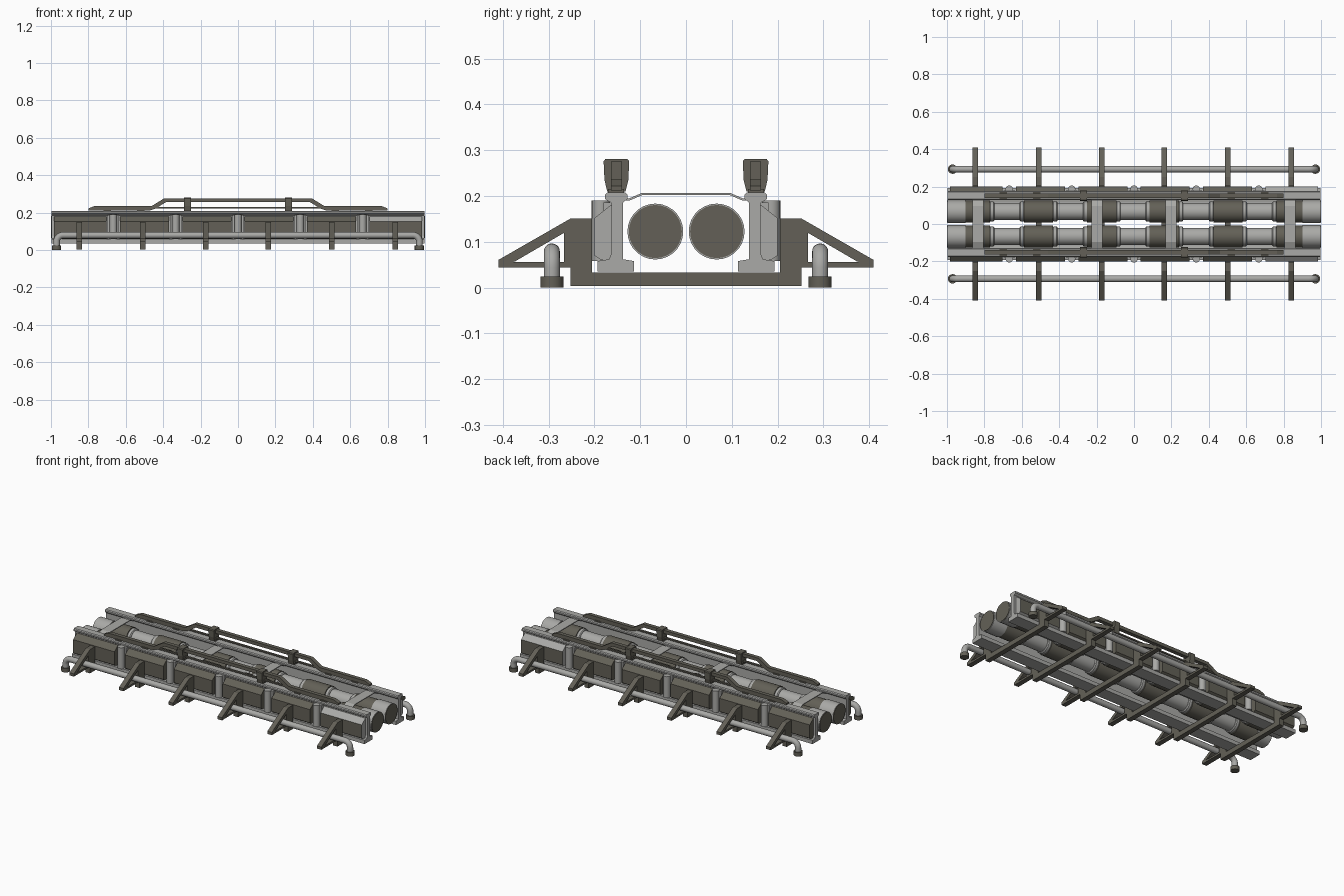
import bpy, bmesh, math
from mathutils import Vector

if "Cube" in bpy.data.objects:
    bpy.data.objects.remove(bpy.data.objects["Cube"])


def mat(name, c):
    m = bpy.data.materials.new(name)
    m.diffuse_color = (*c, 1)
    m.use_nodes = True
    m.node_tree.nodes["Principled BSDF"].inputs["Base Color"].default_value = m.diffuse_color
    return m


LIGHT = mat("light_grey_metal", (0.40, 0.40, 0.385))
DARK = mat("dark_olive_metal", (0.125, 0.118, 0.095))


def finish(name, bm, mats, smooth=False):
    bmesh.ops.recalc_face_normals(bm, faces=bm.faces)
    me = bpy.data.meshes.new(name)
    bm.to_mesh(me)
    bm.free()
    ob = bpy.data.objects.new(name, me)
    bpy.context.collection.objects.link(ob)
    for m in mats:
        me.materials.append(m)
    if smooth:
        bpy.context.view_layer.objects.active = ob
        ob.select_set(True)
        bpy.ops.object.shade_smooth_by_angle(angle=math.radians(35))
        ob.select_set(False)
    return ob


def extrude(name, pts, axis, a, b, m):
    """Extrude a (y,z) outline along x, or an (x,z) outline along y."""
    bm = bmesh.new()
    put = (lambda p, t: (t, p[0], p[1])) if axis == 'x' else (lambda p, t: (p[0], t, p[1]))
    f = bm.faces.new([bm.verts.new(put(p, a)) for p in pts])
    r = bmesh.ops.extrude_face_region(bm, geom=[f])
    d = Vector(put((0, 0), b - a))
    bmesh.ops.translate(bm, vec=d, verts=[v for v in r['geom'] if isinstance(v, bmesh.types.BMVert)])
    return finish(name, bm, [m])


def box(name, x0, x1, y0, y1, z0, z1, m):
    return extrude(name, [(y0, z0), (y1, z0), (y1, z1), (y0, z1)], 'x', x0, x1, m)


def sweep(name, path, radii, m, n=20):
    """Round tube along a path in the xz plane, capped."""
    bm = bmesh.new()
    rings = []
    for i, p in enumerate(path):
        p = Vector(p)
        t = Vector(path[min(i + 1, len(path) - 1)]) - Vector(path[max(i - 1, 0)])
        t.normalize()
        u = Vector((0, 1, 0))
        w = t.cross(u)
        rings.append([bm.verts.new(p + radii[i] * (math.cos(k * math.tau / n) * u + math.sin(k * math.tau / n) * w))
                      for k in range(n)])
    for r0, r1 in zip(rings, rings[1:]):
        for k in range(n):
            bm.faces.new((r0[k], r0[(k + 1) % n], r1[(k + 1) % n], r1[k]))
    bm.faces.new(rings[0])
    bm.faces.new(rings[-1])
    return finish(name, bm, [m], True)


def tube(name, x0, x1, y, z, r, m, n=28):
    return sweep(name, [(x0, y, z), (x1, y, z)], [r, r], m, n)


def post(name, x, y, z0, z1, r, m, n=20):
    return sweep(name, [(x, y, z0), (x, y, z1)], [r, r], m, n)


BRACKETS = [-0.848, -0.51, -0.172, 0.162, 0.502, 0.84]
POSTS = [-2 / 3, -1 / 3, 0, 1 / 3, 2 / 3]

# cross frames: floor bar with an upright and triangular outrigger each side
for x in BRACKETS:
    a, b = x - 0.015, x + 0.015
    box("cross_floor_bar", a, b, -0.252, 0.252, 0.004, 0.033, DARK)
    for s in (-1, 1):
        prof = lambda pts: [(s * y, z) for y, z in pts]
        extrude("frame_upright", prof([(0.205, 0.033), (0.252, 0.033), (0.252, 0.044), (0.267, 0.055),
                                       (0.267, 0.12), (0.252, 0.151), (0.205, 0.151)]), 'x', a, b, DARK)
        extrude("frame_diagonal", prof([(0.252, 0.151), (0.252, 0.128), (0.374, 0.057), (0.409, 0.050),
                                        (0.409, 0.061)]), 'x', a, b, DARK)
        box("frame_lower_arm", a, b, *sorted((s * 0.25, s * 0.409)), 0.044, 0.056, DARK)

for s in (-1, 1):
    prof = lambda pts: [(s * y, z) for y, z in pts]
    # I-beam
    extrude("side_beam", prof([(0.114, 0.035), (0.193, 0.035), (0.193, 0.058), (0.168, 0.062), (0.163, 0.075),
                               (0.163, 0.185), (0.177, 0.194), (0.177, 0.203), (0.172, 0.208), (0.133, 0.208),
                               (0.128, 0.203), (0.128, 0.194), (0.138, 0.185), (0.138, 0.062), (0.114, 0.058)]),
            'x', -0.998, 0.998, LIGHT)
    # bevelled panels between round posts
    edges = [-1.02] + POSTS + [1.02]
    for i in range(6):
        a, b = edges[i] + 0.036, edges[i + 1] - 0.036
        p = extrude("side_panel", prof([(0.16, 0.06), (0.185, 0.06), (0.2, 0.07), (0.2, 0.152), (0.165, 0.18),
                                        (0.16, 0.18)]), 'x', a, b, DARK)
        if i == 5:  # end panel: only the outward face is dark
            p.data.materials.append(LIGHT)
            for f in p.data.polygons:
                f.material_index = 0 if abs(f.normal.y) > 0.9 else 1
    for x in POSTS:
        box("post_backing", x - 0.03, x + 0.03, *sorted((s * 0.155, s * 0.18)), 0.058, 0.186, LIGHT)
        post("panel_post", x, s * 0.186, 0.058, 0.19, 0.02, LIGHT)

    # top rail: raised middle, low outer runs, thin tie bar and clamps
    y0, y1 = sorted((s * 0.140, s * 0.164))
    half = [(0.80, 0.212), (0.80, 0.222), (0.765, 0.236), (0.46, 0.236), (0.395, 0.276)]
    low = [(0.385, 0.256), (0.44, 0.222), (0.47, 0.212)]
    outline = half + [(-x, z) for x, z in reversed(half)] + [(-x, z) for x, z in reversed(low)] + low
    extrude("top_rail", outline, 'y', y0, y1, DARK)
    box("rail_tie_bar", -0.46, 0.46, *sorted((s * 0.146, s * 0.158)), 0.222, 0.230, DARK)
    for x in (-0.27, 0.27):
        extrude("rail_clamp", prof([(0.132, 0.21), (0.172, 0.21), (0.178, 0.235), (0.180, 0.276), (0.176, 0.281),
                                    (0.128, 0.281), (0.124, 0.276), (0.126, 0.235)]), 'x', x - 0.018, x + 0.018, DARK)
    for x in (-0.70, -0.52, 0.52, 0.70, -0.27, 0.27):
        box("rail_foot", x - 0.02, x + 0.02, *sorted((s * 0.135, s * 0.17)), 0.205, 0.215, DARK)

    # outer pipe bent down to feet at both ends
    yo, zo, rb = s * 0.293, 0.079, 0.035
    bend = [(0.97, yo, 0.01)] + [(0.97 - rb + rb * math.cos(t), yo, zo - rb + rb * math.sin(t))
                                for t in [k * math.pi / 16 for k in range(9)]]
    path = bend + [(-x, y, z) for x, y, z in reversed(bend)]
    sweep("outer_pipe", path, [0.0175] * len(path), LIGHT)
    for x in (-0.97, 0.97):
        post("pipe_foot", x, yo, 0.0, 0.024, 0.025, DARK)

    # main pipe with sleeves and end flares
    yp, zp = s * 0.067, 0.1225
    tube("main_pipe", -0.985, 0.985, yp, zp, 0.046, LIGHT)
    for e in (-1, 1):
        tube("pipe_end", *sorted((e * 0.90, e * 0.997)), yp, zp, 0.061, LIGHT)
        tube("pipe_end_cap", *sorted((e * 0.997, e * 1.0)), yp, zp, 0.058, DARK)
    for x in BRACKETS:
        tube("sleeve", x - 0.078, x + 0.078, yp, zp, 0.058, DARK)
        for e in (-1, 1):
            c = x + e * 0.088
            sweep("sleeve_ring", [(c - 0.013, yp, zp), (c - 0.008, yp, zp), (c + 0.008, yp, zp), (c + 0.013, yp, zp)],
                  [0.049, 0.054, 0.054, 0.049], LIGHT, 28)

# straps bridging the two beams
for x in (-0.834, -0.198, 0.198, 0.834):
    extrude("cross_strap", [(-0.14, 0.19), (-0.124, 0.19), (-0.096, 0.202), (0.096, 0.202), (0.124, 0.19),
                            (0.14, 0.19), (0.14, 0.195), (0.124, 0.195), (0.096, 0.207), (-0.096, 0.207),
                            (-0.124, 0.195), (-0.14, 0.195)], 'x', x - 0.03, x + 0.03, LIGHT)
